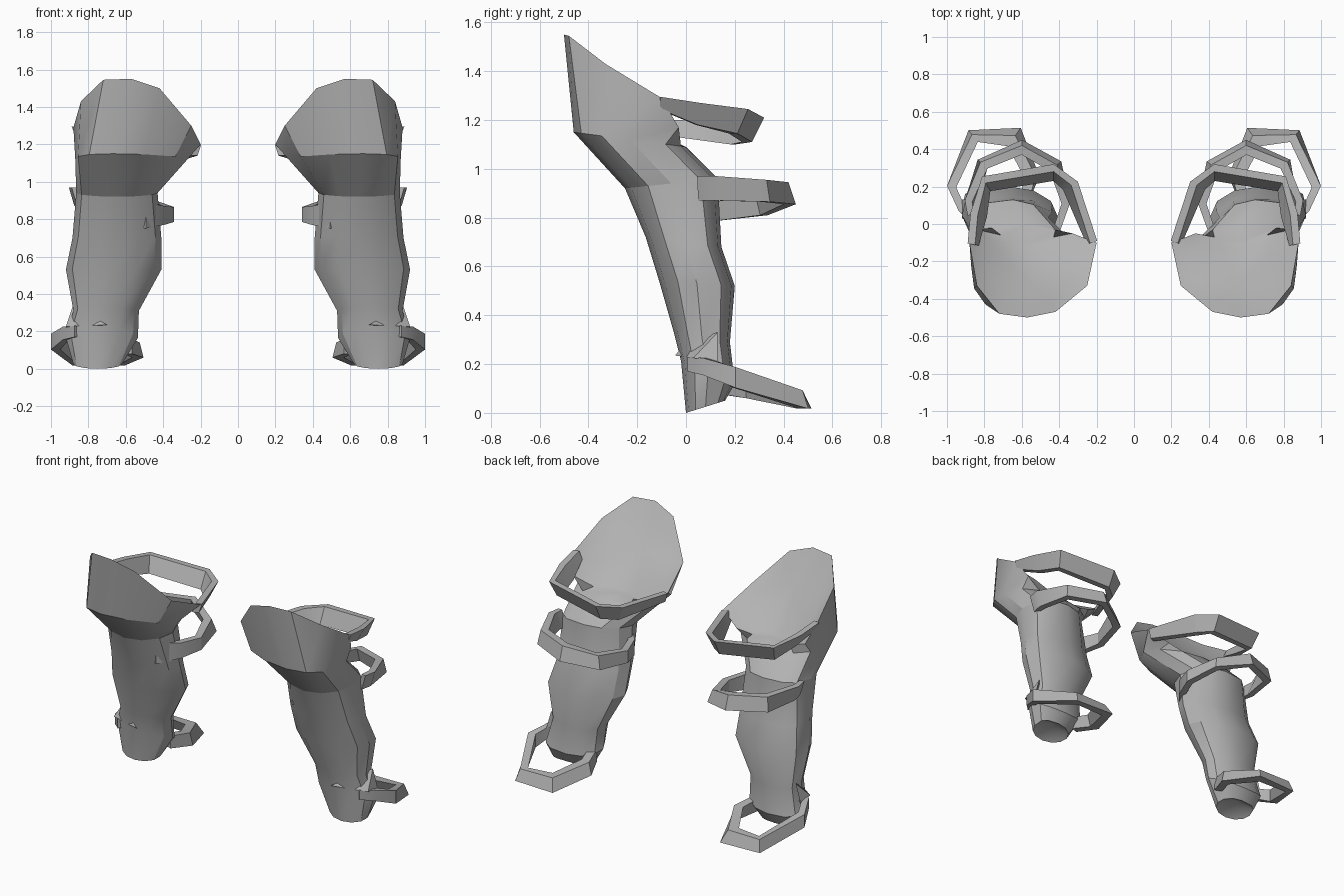
import bpy, math
from mathutils import Vector

if "Cube" in bpy.data.objects:
    bpy.data.objects.remove(bpy.data.objects["Cube"])

grey = bpy.data.materials.new("plain grey")
grey.diffuse_color = (0.45, 0.45, 0.45, 1)
grey.use_nodes = True
grey.node_tree.nodes["Principled BSDF"].inputs["Base Color"].default_value = grey.diffuse_color
N = 12


def make(name, verts, faces, side):
    """Build one part; side -1 mirrors it to the other leg."""
    verts = [(v[0] * side, v[1], v[2]) for v in verts]
    if side < 0:
        faces = [f[::-1] for f in faces]
    me = bpy.data.meshes.new(name)
    me.from_pydata(verts, [], faces)
    me.materials.append(grey)
    ob = bpy.data.objects.new(name, me)
    bpy.context.collection.objects.link(ob)
    bpy.ops.object.select_all(action='DESELECT')
    ob.select_set(True)
    bpy.context.view_layer.objects.active = ob
    bpy.ops.object.shade_smooth_by_angle(angle=math.radians(32))


def ring(xl, xr, yf, yb, zf, zb, skew=0, square=.65):
    """Oval section with a squarer outer back corner, tilted from front height zf to back zb."""
    pts = []
    for k in range(N):
        c, s = math.cos(k * math.tau / N), math.sin(k * math.tau / N)
        if 0 < k < 3:
            c, s = c ** square, s ** square
        t = (s + 1) / 2
        x = (xl + xr) / 2 + (xr - xl) / 2 * c + skew * max(0, -s) ** 2
        pts.append((x, yf + (yb - yf) * t, zf + (zb - zf) * t))
    return pts


def loft(rings):
    verts = [p for r in rings for p in r]
    faces = []
    for i in range(len(rings) - 1):
        for k in range(N):
            a, b = i * N + k, i * N + (k + 1) % N
            faces.append((a, b, b + N, a + N))
    return verts, faces


def strap(path):
    """Band along (x, y, z, height, thickness, lean) points; lean tips the top edge outward."""
    pos = [Vector(p[:3]) for p in path]
    verts, faces = [], []
    for i, p in enumerate(pos):
        h, t, lean = path[i][3:]
        d = pos[min(i + 1, len(pos) - 1)] - pos[max(i - 1, 0)]
        n = Vector((d.y, -d.x, 0)).normalized()
        out = n * t / 2
        up = Vector((0, 0, h / 2)) + n * lean / 2
        verts += [p + out - up, p + out + up, p - out + up, p - out - up]
    for i in range(len(pos) - 1):
        for k in range(4):
            a, b = i * 4 + k, i * 4 + (k + 1) % 4
            faces.append((a, a + 4, b + 4, b))
    e = len(verts) - 4
    faces += [(0, 1, 2, 3), (e + 3, e + 2, e + 1, e)]
    return verts, faces


# shin and calf sections, from ankle to below the knee
shin = [ring(.62, .88, .0, .16, .0, .05),
        ring(.535, .92, -.02, .2, .21, .12),
        ring(.53, .88, -.05, .18, .33, .29),
        ring(.41, .92, -.11, .2, .54, .52),
        ring(.41, .885, -.165, .145, .72, .68),
        ring(.43, .865, -.25, .13, .92, .96)]
# knee cup flares outward to a slanted rim
knee_low = ring(.27, .87, -.46, 0, 1.15, 1.09, .1)
rim = [(.88, -.1, 1.29), (.84, -.03, 1.17), (.71, -.06, 1.12), (.54, -.1, 1.11),
       (.43, -.07, 1.11), (.33, -.05, 1.13), (.2, -.1, 1.2), (.25, -.33, 1.30),
       (.42, -.47, 1.5), (.57, -.5, 1.55), (.72, -.48, 1.545), (.84, -.33, 1.43)]
# cup floor sits a little below the side walls
floor = [(.8, -.13, 1.22), (.77, -.08, 1.16), (.68, -.1, 1.13), (.54, -.13, 1.12),
         (.45, -.1, 1.12), (.37, -.09, 1.13), (.29, -.14, 1.18), (.33, -.31, 1.29),
         (.44, -.41, 1.43), (.56, -.44, 1.47), (.69, -.42, 1.46), (.77, -.31, 1.37)]

# bands, running from the outer side round the back to the inner side
top_path = [(.86, -.11, 1.27, .05, .04, .02), (.83, .05, 1.225, .09, .04, .05),
            (.79, .215, 1.195, .1, .04, .05), (.43, .275, 1.16, .1, .04, .05),
            (.34, .205, 1.15, .1, .04, .05), (.225, -.1, 1.17, .06, .04, .02)]
mid_path = [(.86, .05, .92, .1, .03, .03), (.87, .12, .92, .1, .04, .03),
            (.81, .32, .91, .09, .05, -.02), (.6, .41, .9, .09, .05, -.03),
            (.42, .31, .85, .08, .05, -.03), (.365, .11, .825, .08, .045, 0),
            (.41, -.02, .82, .1, .04, 0), (.5, -.14, .82, .14, .02, 0)]
low_path = [(.86, .02, .2, .06, .04, 0), (.92, .08, .19, .07, .04, 0),
            (.975, .2, .145, .085, .05, 0), (.86, .47, .055, .075, .05, -.03),
            (.64, .465, .055, .075, .07, -.05), (.545, .25, .1, .08, .06, -.02),
            (.59, .12, .12, .08, .05, 0)]

for side, label in ((1, "right"), (-1, "left")):
    # shin guard with hollowed sole
    v, f = loft(shin)
    v.append((.76, .09, .08))
    f += [((k + 1) % N, k, len(v) - 1) for k in range(N)]
    make(label + "_shin_guard", v, f, side)
    # knee cup with dished inside
    v, f = loft([shin[-1], knee_low, rim, floor])
    v.append((.54, -.33, 1.335))
    f += [(3 * N + k, 3 * N + (k + 1) % N, 4 * N) for k in range(N)]
    make(label + "_knee_cup", v, f, side)
    # small wedge above the ankle strap
    v = [(.70, -.045, .235), (.92, .03, .225), (.92, .13, .21), (.885, .13, .33), (.8, -.0, .29)]
    f = [(0, 1, 3, 4), (1, 2, 3), (0, 2, 1), (0, 4, 3, 2)]
    make(label + "_ankle_wedge", v, f, side)
    # three straps
    make(label + "_knee_strap", *strap(top_path), side)
    make(label + "_calf_strap", *strap(mid_path), side)
    make(label + "_ankle_strap", *strap(low_path), side)
